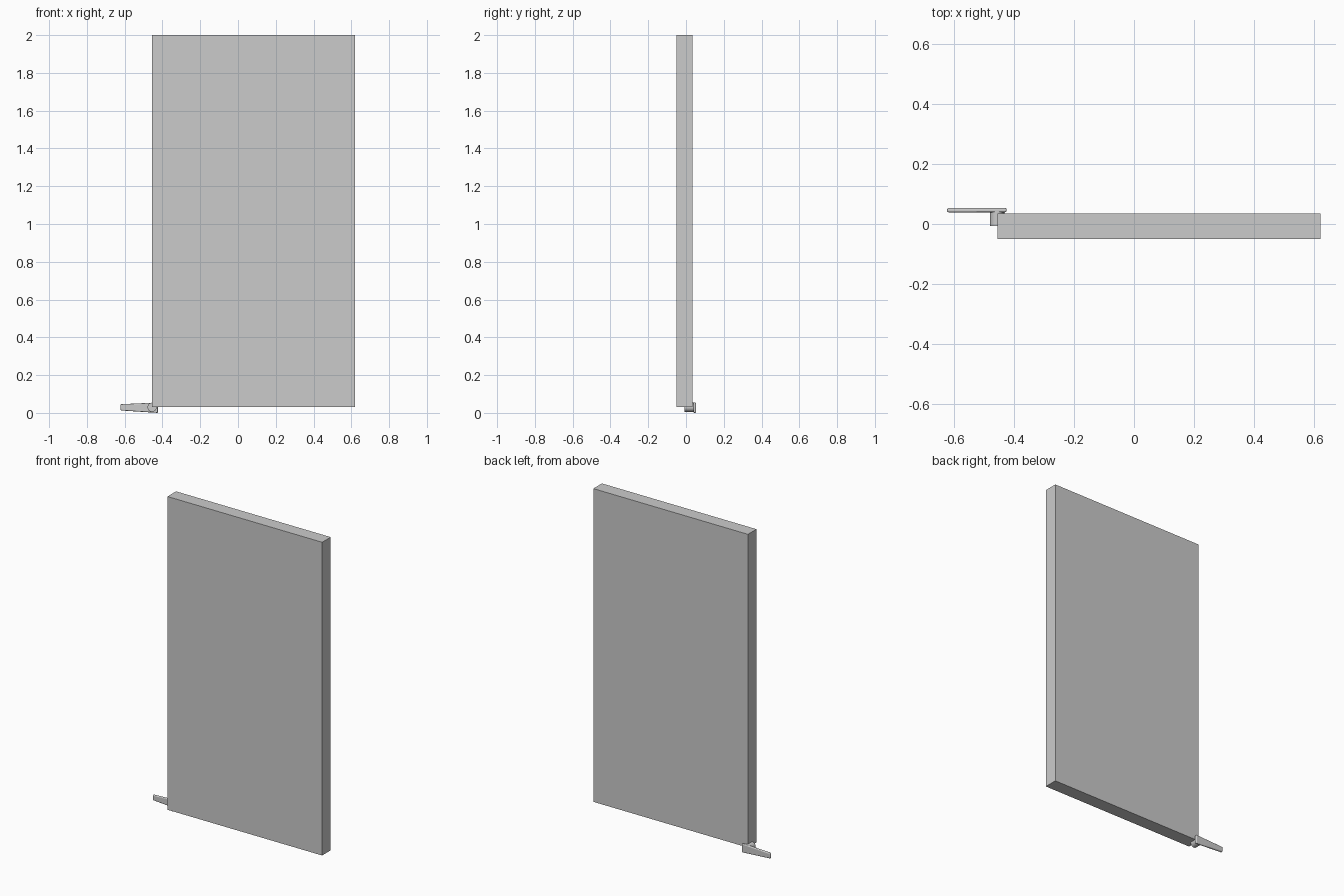
import bpy, bmesh
from mathutils import Vector

if "Cube" in bpy.data.objects:
    bpy.data.objects.remove(bpy.data.objects["Cube"])


def prism(name, profile, y0, y1, bevel=0.0):
    """Extrude an (x, z) outline along y."""
    bm = bmesh.new()
    face = bm.faces.new([bm.verts.new((x, y0, z)) for x, z in profile])
    ext = bmesh.ops.extrude_face_region(bm, geom=[face])
    verts = [v for v in ext["geom"] if isinstance(v, bmesh.types.BMVert)]
    bmesh.ops.translate(bm, verts=verts, vec=Vector((0, y1 - y0, 0)))
    bmesh.ops.recalc_face_normals(bm, faces=bm.faces)
    mesh = bpy.data.meshes.new(name)
    bm.to_mesh(mesh)
    bm.free()
    ob = bpy.data.objects.new(name, mesh)
    bpy.context.collection.objects.link(ob)
    if bevel:
        mod = ob.modifiers.new("rounded_edges", "BEVEL")
        mod.width = bevel
        mod.segments = 3
        bpy.context.view_layer.objects.active = ob
        ob.select_set(True)
        bpy.ops.object.shade_smooth_by_angle()
        ob.select_set(False)
    return ob


# Slab panel
prism("door_panel", [(-0.455, 0.032), (0.62, 0.032), (0.62, 2.0), (-0.455, 2.0)],
      -0.05, 0.035)

# Tapered lever behind the lower corner
prism("handle_lever", [(-0.622, 0.013), (-0.424, 0.0), (-0.424, 0.055), (-0.622, 0.046)],
      0.039, 0.053, bevel=0.005)

# Round spindle joining the lever to the panel
bpy.ops.mesh.primitive_cylinder_add(vertices=32, radius=0.024, depth=0.05,
                                    location=(-0.455, 0.018, 0.03),
                                    rotation=(1.5708, 0, 0))
bpy.context.object.name = "handle_spindle"
bpy.ops.object.shade_smooth_by_angle()
